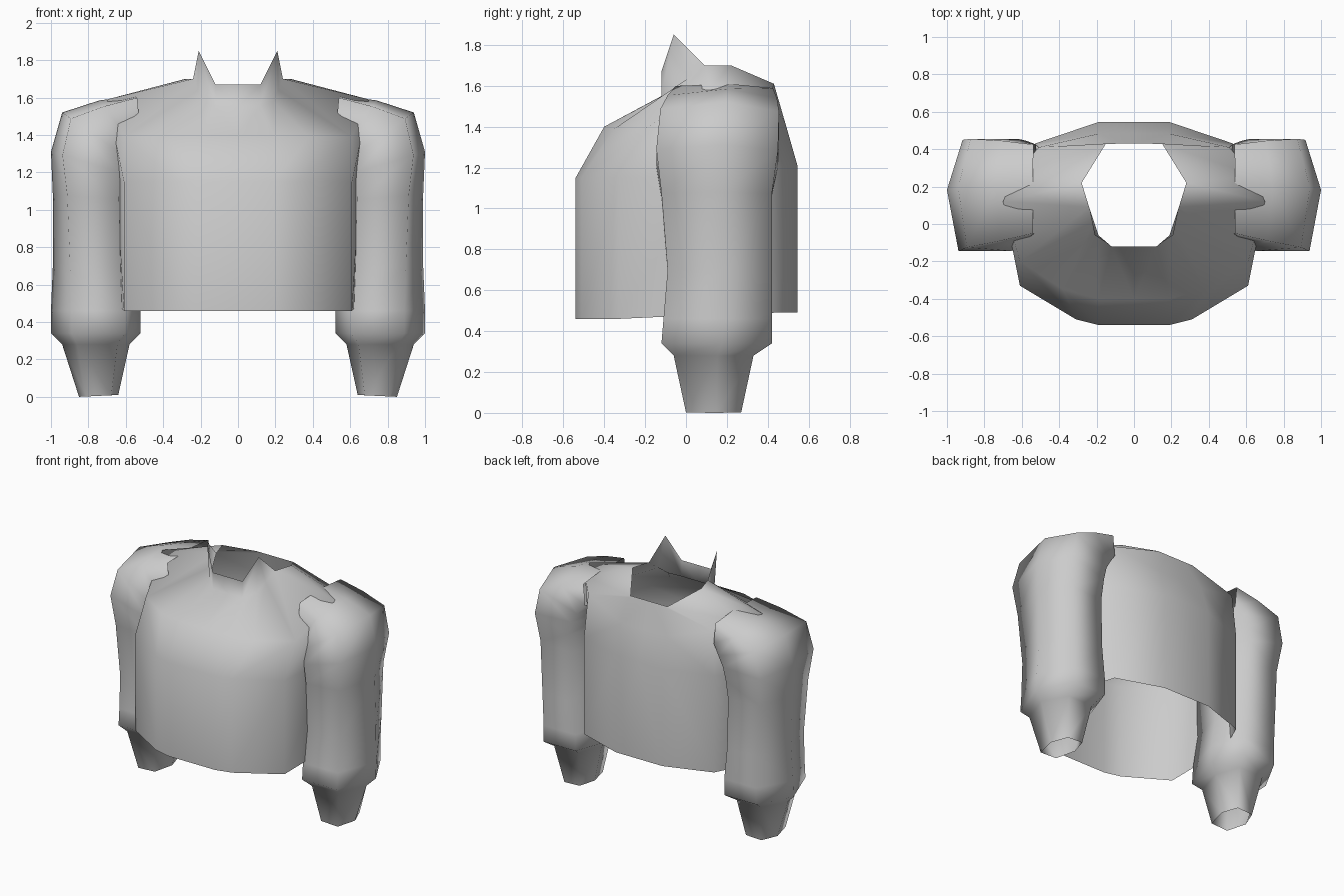
import bpy
import bmesh

cube = bpy.data.objects.get("Cube")
if cube:
    bpy.data.objects.remove(cube, do_unlink=True)

# One plain cloth colour
cloth = bpy.data.materials.new("grey_cloth")
cloth.use_nodes = True
cloth.diffuse_color = (0.6, 0.6, 0.6, 1)
cloth.node_tree.nodes["Principled BSDF"].inputs["Base Color"].default_value = (0.6, 0.6, 0.6, 1)


def loft(bm, rings, closed):
    """Bridge neighbouring rings of points with quads and return the vertex rows."""
    rows = [[bm.verts.new(point) for point in ring] for ring in rings]
    count = len(rows[0])
    for low, high in zip(rows, rows[1:]):
        for i in range(count if closed else count - 1):
            j = (i + 1) % count
            bm.faces.new((low[i], low[j], high[j], high[i]))
    return rows


def finish(bm, name):
    """Turn the half model into a mirrored, softly shaded object."""
    bmesh.ops.recalc_face_normals(bm, faces=bm.faces[:])
    mesh = bpy.data.meshes.new(name)
    bm.to_mesh(mesh)
    bm.free()
    mesh.materials.append(cloth)
    obj = bpy.data.objects.new(name, mesh)
    bpy.context.collection.objects.link(obj)
    mirror = obj.modifiers.new("mirror", "MIRROR")
    mirror.merge_threshold = 0.001
    bpy.ops.object.select_all(action="DESELECT")
    obj.select_set(True)
    bpy.context.view_layer.objects.active = obj
    bpy.ops.object.modifier_apply(modifier=mirror.name)
    bpy.ops.object.shade_smooth()


# Torso: each column runs from hem to chest to shoulder to neck, from front to back
columns = [
    [(.19, -.54, .46), (.19, -.54, 1.15), (.19, -.4, 1.4), (.12, -.12, 1.55)],
    [(.31, -.51, .46), (.31, -.51, 1.15), (.38, -.35, 1.39), (.19, -.06, 1.58)],
    [(.61, -.33, .46), (.61, -.33, 1.15), (.61, -.2, 1.39), (.215, .015, 1.64)],
    [(.63, .1, .48), (.65, .1, 1.15), (.7, .12, 1.59), (.24, .09, 1.7)],
    [(.6, .25, .48), (.62, .25, 1.17), (.64, .26, 1.56), (.28, .22, 1.7)],
    [(.53, .43, .49), (.53, .43, 1.2), (.51, .41, 1.52), (.15, .43, 1.61)],
    [(.19, .545, .49), (.19, .545, 1.21), (.18, .485, 1.42), (.08, .43, 1.61)],
]


def with_centres(ring):
    """Add the points on the centre line in front and behind."""
    return [(0, *ring[0][1:]), *ring, (0, *ring[-1][1:])]


bm = bmesh.new()
rows = loft(bm, [with_centres(ring) for ring in zip(*columns)], False)

# Collar: upright front band with a raised point on each side
base_mid, base_front, base_side, base_back, neck_side = rows[-1][:5]
band_mid = bm.verts.new((0, -.12, 1.67))
band_side = bm.verts.new((.12, -.12, 1.67))
tip = bm.verts.new((.21, -.06, 1.85))
bm.faces.new((base_mid, base_front, band_side, band_mid))
bm.faces.new((base_front, base_side, tip, band_side))
bm.faces.new((base_side, base_back, tip))
bm.faces.new((base_back, neck_side, tip))
finish(bm, "jacket_body")

# Sleeve stations: inner x, inner z, outer x, outer z, front y, back y, corner reach
stations = [
    (.64, .01, .85, 0, 0, .27, .82),
    (.58, .28, .94, .28, -.06, .33, .78),
    (.52, .34, 1, .34, -.12, .42, .77),
    (.52, .46, 1, .46, -.11, .42, .77),
    (.55, .69, .99, .7, -.09, .42, .79),
    (.56, 1.05, .99, 1.08, -.12, .42, .82),
    (.56, 1.18, 1, 1.31, -.145, .45, .86),
    (.55, 1.25, .94, 1.52, -.125, .455, .88),
    (.54, 1.32, .74, 1.585, -.09, .445, .88),
    (.52, 1.4, .54, 1.61, -.05, .425, .95),
]


def sleeve_ring(xi, zi, xo, zo, front, back, reach):
    """Six-sided cross-section laid between an inner and an outer point."""
    middle = front + (back - front) * .55
    section = [(0, middle), (.18, front), (reach, front), (1, middle), (reach - .05, back), (.18, back)]
    return [(xi + (xo - xi) * t, y, zi + (zo - zi) * t) for t, y in section]


# Sleeves: open at the cuff and at the shoulder
bm = bmesh.new()
loft(bm, [sleeve_ring(*s) for s in stations], True)
finish(bm, "sleeves")
